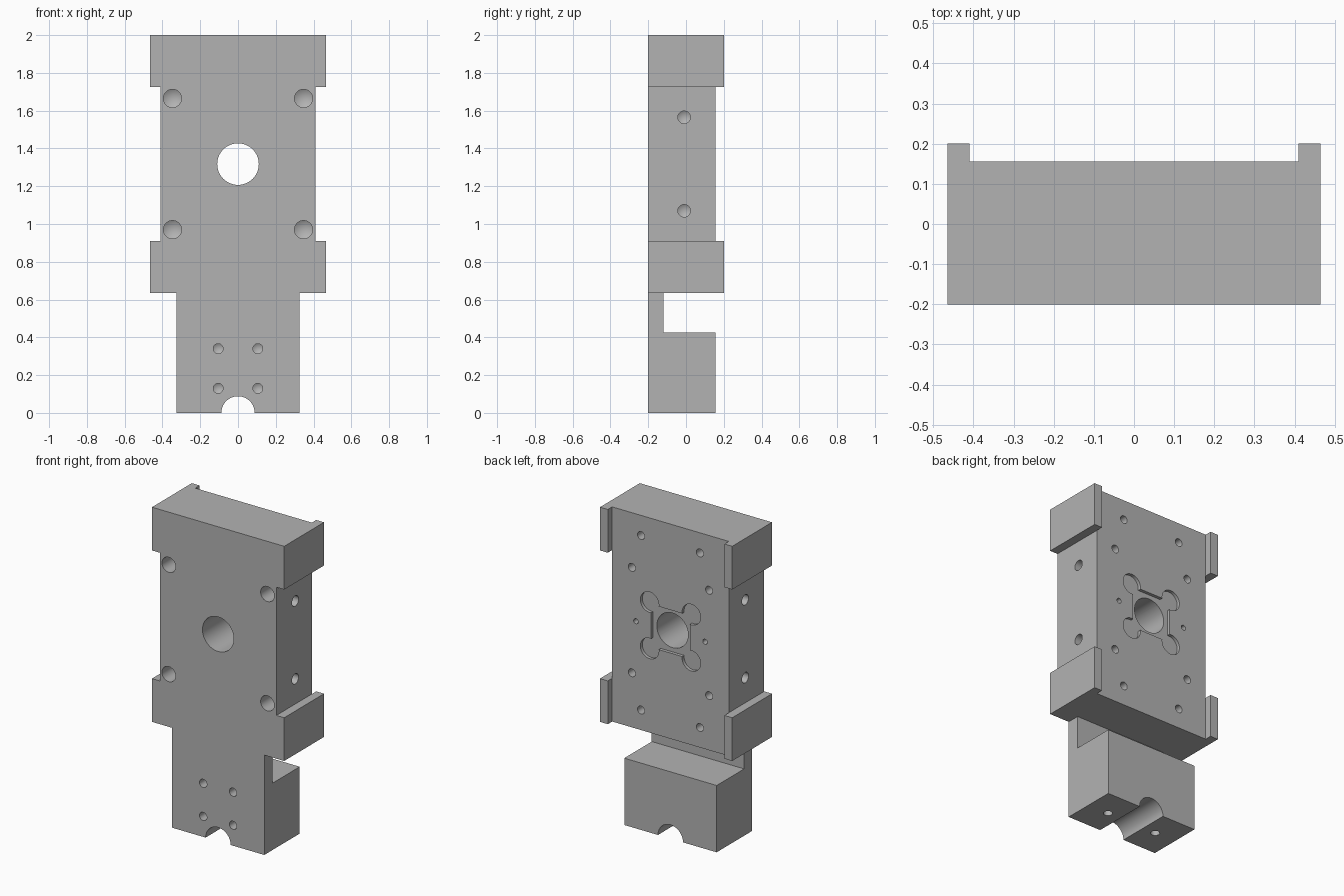
import bpy, bmesh
from math import sin, cos, pi, radians, asin
from mathutils import Vector

cube = bpy.data.objects.get("Cube")
if cube:
    bpy.data.objects.remove(cube, do_unlink=True)

FRONT, BACK, TOP = -0.2, 0.156, 2.0
BORE_Z = 1.317
cutters = []


def make_object(name, bm):
    bmesh.ops.recalc_face_normals(bm, faces=bm.faces)
    mesh = bpy.data.meshes.new(name)
    bm.to_mesh(mesh)
    bm.free()
    obj = bpy.data.objects.new(name, mesh)
    bpy.context.collection.objects.link(obj)
    return obj


def prism(name, outline, y0, y1):
    """Extrude an (x, z) outline from y0 to y1."""
    bm = bmesh.new()
    face = bm.faces.new([bm.verts.new((x, y0, z)) for x, z in outline])
    grown = bmesh.ops.extrude_face_region(bm, geom=[face])["geom"]
    verts = [v for v in grown if isinstance(v, bmesh.types.BMVert)]
    bmesh.ops.translate(bm, verts=verts, vec=(0, y1 - y0, 0))
    return make_object(name, bm)


def cut(obj):
    obj.hide_render = True
    cutters.append(obj)


def cut_box(name, x0, x1, y0, y1, z0, z1):
    cut(prism(name, [(x0, z0), (x1, z0), (x1, z1), (x0, z1)], y0, y1))


def drill(name, start, direction, radius, depth, segments=32):
    """Blind hole with a conical bottom."""
    bm = bmesh.new()
    lead = 0.05
    bmesh.ops.create_cone(bm, cap_ends=True, segments=segments, radius1=radius,
                          radius2=radius, depth=depth + lead)
    bmesh.ops.translate(bm, verts=bm.verts, vec=(0, 0, (depth - lead) / 2))
    end = max(bm.faces, key=lambda f: f.calc_center_median().z)
    tip = bmesh.ops.poke(bm, faces=[end])["verts"][0]
    tip.co.z = depth + radius * 0.6
    turn = Vector(direction).to_track_quat('Z', 'Y').to_matrix()
    bmesh.ops.rotate(bm, verts=bm.verts, matrix=turn)
    bmesh.ops.translate(bm, verts=bm.verts, vec=start)
    cut(make_object(name, bm))


def circle(x, z, r, n=64):
    return [(x + r * cos(2 * pi * i / n), z + r * sin(2 * pi * i / n)) for i in range(n)]


# Main silhouette with the narrow foot and its half-round groove
GROOVE = 0.088
half = [(GROOVE * sin(a), GROOVE * cos(a)) for a in [pi / 2 * i / 16 for i in range(17)]]
half[-1] = (GROOVE, 0)
half += [(0.325, 0), (0.325, 0.635), (0.465, 0.635), (0.465, TOP)]
outline = half + [(-x, z) for x, z in reversed(half[1:])]
body = prism("mounting_block", outline, FRONT, 0.2)

# Rear pocket between the lugs, side recesses and foot notch
cut_box("rear_pocket", -0.4102, 0.4102, BACK, 0.5, -0.5, 2.5)
for s in (-1, 1):
    x0, x1 = sorted((s * 0.41, s * 0.8))
    cut_box("side_recess", x0, x1, -0.5, 0.6, 0.91, 1.725)
cut_box("foot_notch", -0.6, 0.6, -0.12, 0.5, 0.425, 0.635)

# Central bore
cut(prism("bore", circle(0, BORE_Z, 0.11), -0.5, 0.5))

# Shallow square recess with round corner reliefs
SQUARE, CORNER, LOBE = 0.137, 0.147, 0.065
tilt = asin((CORNER - SQUARE) / LOBE)
recess = []
for k in range(4):
    turn = k * pi / 2
    for i in range(33):
        a = -pi / 2 - tilt + (1.5 * pi + 2 * tilt) * i / 32
        x, z = CORNER + LOBE * cos(a), CORNER + LOBE * sin(a)
        recess.append((x * cos(turn) - z * sin(turn),
                       BORE_Z + x * sin(turn) + z * cos(turn)))
cut(prism("rear_recess", recess, BACK - 0.02, 0.5))

# Drilled holes, mirrored left and right
for s in (-1, 1):
    for z in (0.97, 1.665):
        drill("front_hole", (s * 0.347, FRONT, z), (0, 1, 0), 0.048, 0.2)
    for z in (0.13, 0.34):
        drill("foot_hole", (s * 0.105, FRONT, z), (0, 1, 0), 0.026, 0.1)
    for z in (1.07, 1.565):
        drill("side_hole", (s * 0.41, -0.01, z), (-s, 0, 0), 0.033, 0.12)
    for t in (-1, 1):
        drill("rear_outer_hole", (s * 0.207, BACK, BORE_Z + t * 0.555), (0, -1, 0), 0.025, 0.12)
        drill("rear_inner_hole", (s * 0.272, BACK, BORE_Z + t * 0.335), (0, -1, 0), 0.025, 0.12)
    drill("rear_pin_hole", (s * 0.243, BACK, BORE_Z), (0, -1, 0), 0.016, 0.08)
    drill("bottom_hole", (s * 0.178, -0.022, 0), (0, 0, 1), 0.027, 0.15)

# Apply every cut, then discard the cutters
for c in cutters:
    mod = body.modifiers.new(c.name, 'BOOLEAN')
    mod.operation, mod.solver, mod.object = 'DIFFERENCE', 'EXACT', c
graph = bpy.context.evaluated_depsgraph_get()
graph.update()
result = bpy.data.meshes.new_from_object(body.evaluated_get(graph))
body.modifiers.clear()
body.data = result
for c in cutters:
    bpy.data.objects.remove(c, do_unlink=True)

# Plain grey metal
grey = bpy.data.materials.new("machined_grey")
grey.use_nodes = True
colour = (0.45, 0.45, 0.45, 1)
grey.diffuse_color = colour
grey.node_tree.nodes["Principled BSDF"].inputs["Base Color"].default_value = colour
body.data.materials.clear()
body.data.materials.append(grey)

# Smooth hole walls, crisp machined edges
bpy.ops.object.select_all(action='DESELECT')
body.select_set(True)
bpy.context.view_layer.objects.active = body
bpy.ops.object.shade_smooth_by_angle(angle=radians(30))
